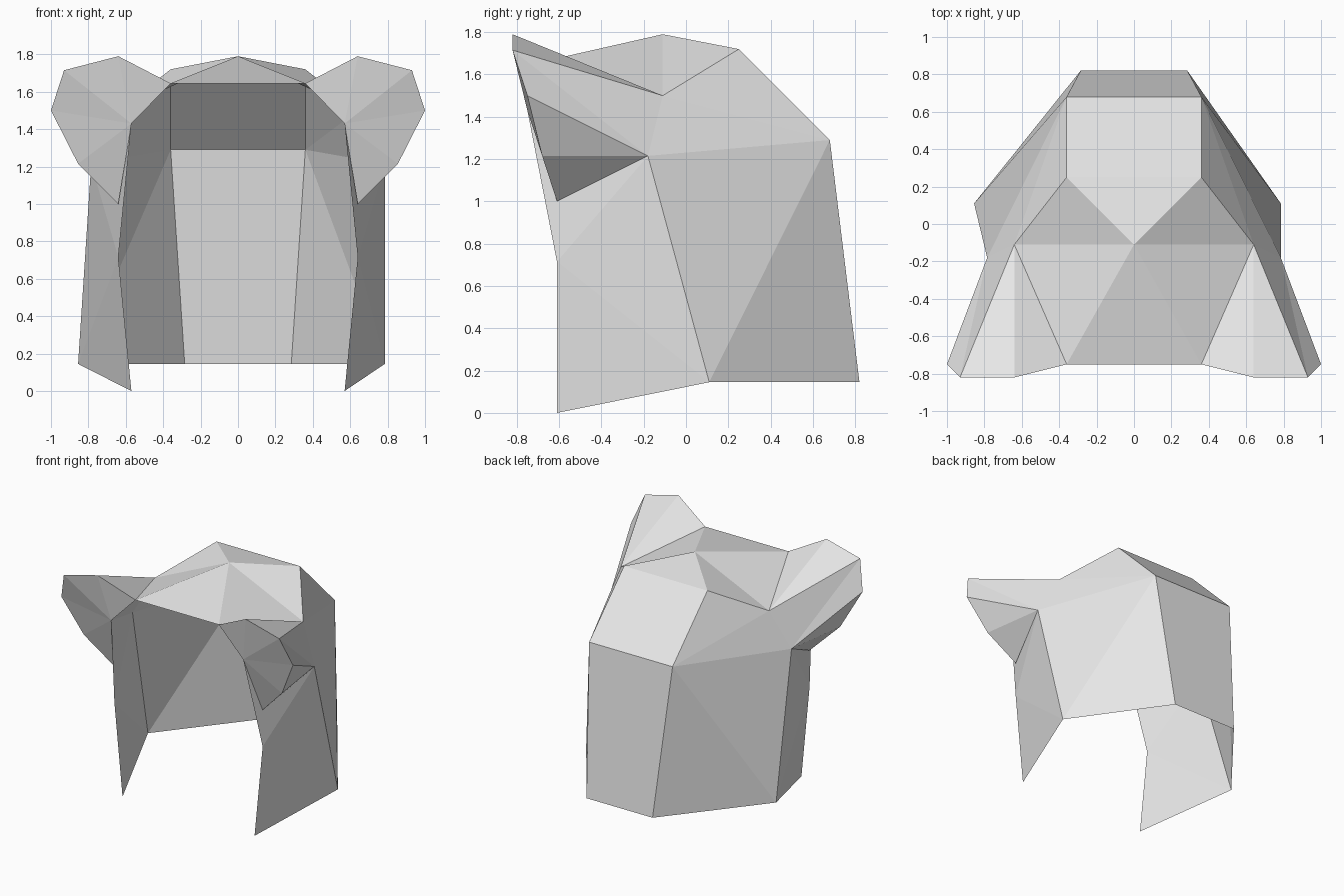
import bpy
import bmesh

cube = bpy.data.objects.get("Cube")
if cube:
    bpy.data.objects.remove(cube)

# One plain material for the whole hood
grey = bpy.data.materials.new("plain grey")
grey.use_nodes = True
colour = (0.8, 0.8, 0.8, 1)
grey.diffuse_color = colour
grey.node_tree.nodes["Principled BSDF"].inputs["Base Color"].default_value = colour

# Named corners of one half of the hood
HALF = {
    "apex": (0, -0.11, 1.79),
    "crown": (0.36, 0.25, 1.72),
    "nape": (0.36, 0.68, 1.29),
    "back_hem": (0.285, 0.82, 0.145),
    "side_hem": (0.785, 0.11, 0.145),
    "front_hem": (0.57, -0.61, 0),
    "cheek": (0.64, -0.61, 0.715),
    "temple": (0.57, -0.75, 1.43),
    "brow": (0.36, -0.75, 1.645),
    "ear_root": (0.64, -0.11, 1.5),
    "ear_base": (0.785, -0.18, 1.215),
    "ear_top": (0.64, -0.82, 1.79),
    "ear_upper": (0.93, -0.82, 1.715),
    "ear_outer": (1, -0.75, 1.5),
    "ear_lower": (0.855, -0.68, 1.215),
    "ear_tip": (0.64, -0.61, 1),
}

# Faces on each side, then faces that bridge both sides
SIDE_FACES = [
    "apex crown ear_root", "apex ear_root brow",
    "crown nape ear_root", "nape ear_base ear_root",
    "nape back_hem side_hem", "nape side_hem ear_base",
    "ear_base side_hem cheek", "side_hem front_hem cheek",
    "ear_base cheek temple", "ear_root ear_base temple",
    "ear_root temple brow",
]
BRIDGES = ["crown nape", "nape back_hem"]
CAPS = ["brow", "crown"]

# Outer shell of the ear, then its front rim fanned from the temple
EAR_SHELL = [
    "ear_root brow ear_top", "ear_root ear_top ear_upper",
    "ear_root ear_upper ear_base", "ear_base ear_upper ear_outer",
    "ear_base ear_outer ear_lower", "ear_base ear_lower ear_tip",
    "ear_base ear_tip temple",
]
EAR_RIM = "brow ear_top ear_upper ear_outer ear_lower ear_tip".split()


def corner(name, side):
    x, y, z = HALF[name]
    # The right hem flares slightly wider
    if name == "side_hem" and side < 0:
        x += 0.07
    return (x * side, y, z)


def build(name, polygons):
    bm = bmesh.new()
    for polygon in polygons:
        bm.faces.new([bm.verts.new(p) for p in polygon])
    bmesh.ops.remove_doubles(bm, verts=bm.verts, dist=0.001)
    bmesh.ops.recalc_face_normals(bm, faces=bm.faces)
    mesh = bpy.data.meshes.new(name)
    bm.to_mesh(mesh)
    bm.free()
    mesh.materials.append(grey)
    obj = bpy.data.objects.new(name, mesh)
    bpy.context.collection.objects.link(obj)


# Hood shell, open at the face and the hem
hood = [[corner(n, s) for n in face.split()] for s in (1, -1) for face in SIDE_FACES]
for pair in BRIDGES:
    a, b = pair.split()
    hood.append([corner(a, 1), corner(b, 1), corner(b, -1), corner(a, -1)])
for name in CAPS:
    hood.append([corner("apex", 1), corner(name, 1), corner(name, -1)])
build("hood", hood)

# Ears
rim = [("temple", a, b) for a, b in zip(EAR_RIM, EAR_RIM[1:])]
for label, side in (("left_ear", 1), ("right_ear", -1)):
    faces = [face.split() for face in EAR_SHELL] + rim
    build(label, [[corner(n, side) for n in face] for face in faces])
